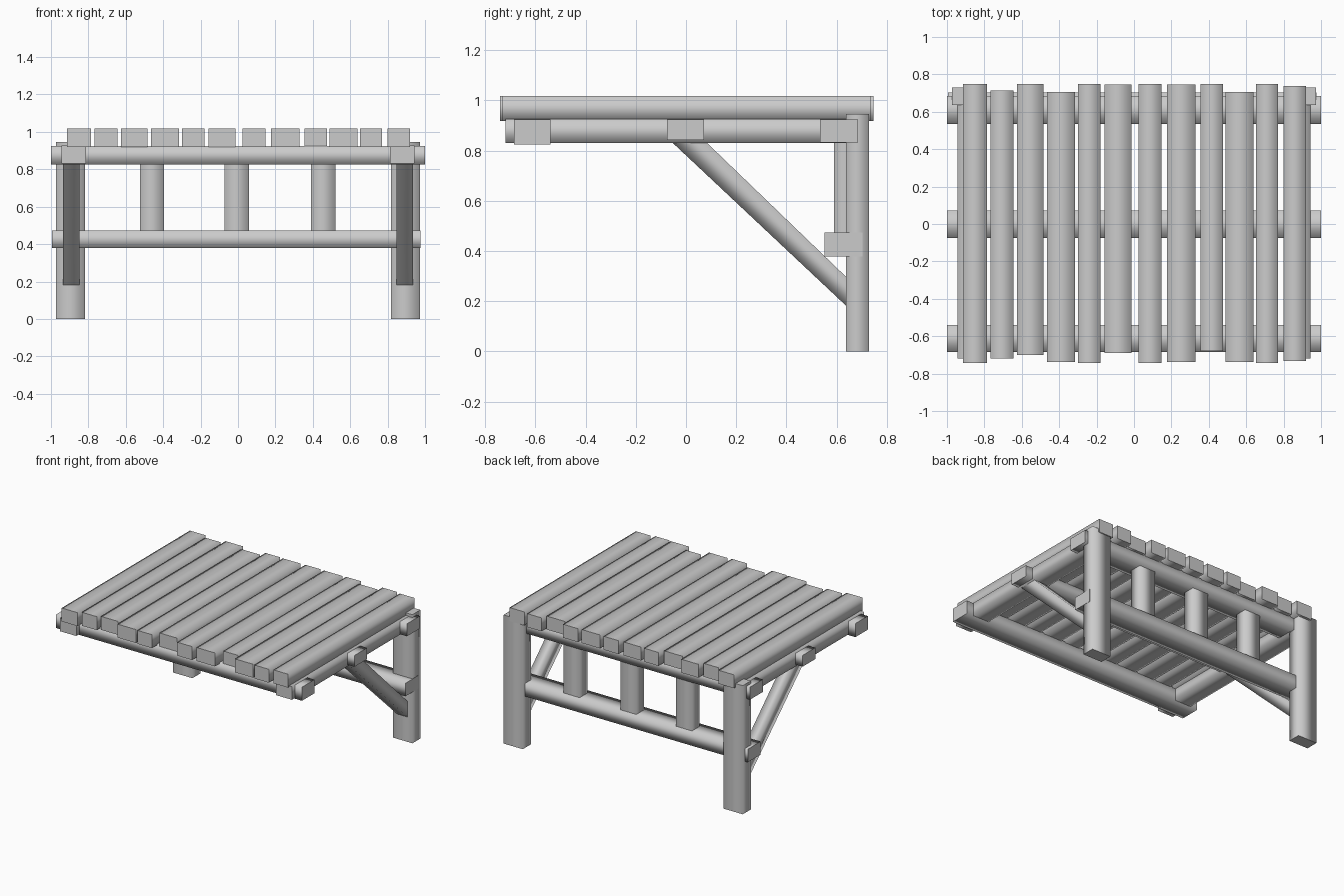
import bpy, bmesh

if "Cube" in bpy.data.objects:
    bpy.data.objects.remove(bpy.data.objects["Cube"])


def finish(name, verts, faces):
    """Timber with softly shaded long sides; the first two faces are crisp ends."""
    me = bpy.data.meshes.new(name)
    bm = bmesh.new()
    vs = [bm.verts.new(v) for v in verts]
    fs = [bm.faces.new([vs[i] for i in f]) for f in faces]
    bmesh.ops.recalc_face_normals(bm, faces=bm.faces)
    for f in fs[2:]:
        f.smooth = True
    for f in fs[:2]:
        for e in f.edges:
            e.smooth = False
    bm.to_mesh(me)
    bm.free()
    ob = bpy.data.objects.new(name, me)
    bpy.context.collection.objects.link(ob)
    return ob


def prism(name, start, end):
    """Join two matching four-sided end outlines."""
    faces = [(0, 1, 2, 3), (4, 5, 6, 7)]
    faces += [(i, (i + 1) % 4, (i + 1) % 4 + 4, i + 4) for i in range(4)]
    return finish(name, start + end, faces)


def timber(name, x, y, z, axis):
    """Box from ranges, with its grain along the given axis (0, 1 or 2)."""
    r = (x, y, z)
    a, b = [i for i in range(3) if i != axis]
    ends = []
    for k in (0, 1):
        ring = []
        for i, j in ((0, 0), (1, 0), (1, 1), (0, 1)):
            p = [0, 0, 0]
            p[axis], p[a], p[b] = r[axis][k], r[a][i], r[b][j]
            ring.append(tuple(p))
        ends.append(ring)
    return prism(name, *ends)


# deck planks: x range, y range
planks = [
    (-.915, -.787, -.742, .748), (-.767, -.645, -.72, .715),
    (-.625, -.485, -.70, .748), (-.466, -.315, -.737, .705),
    (-.30, -.18, -.742, .748), (-.157, -.013, -.69, .745),
    (.025, .147, -.742, .748), (.177, .328, -.737, .745),
    (.356, .477, -.68, .748), (.49, .64, -.737, .705),
    (.652, .77, -.742, .748), (.80, .92, -.732, .737),
]
for i, (x0, x1, y0, y1) in enumerate(planks):
    timber(f"deck_plank_{i + 1}", (x0, x1), (y0, y1), (.918, 1.017), 1)

# beams running across under the deck
timber("front_cross_beam", (-1, 1), (-.685, -.54), (.825, .925), 0)
timber("middle_cross_beam", (-1, 1), (-.075, .072), (.842, .925), 0)
timber("back_cross_beam", (-1, 1), (.535, .685), (.833, .925), 0)

# back frame: lower rail and slats
timber("lower_rail", (-.995, .975), (.553, .703), (.378, .474), 0)
for i, x in enumerate((-.46, -.007, .455)):
    timber(f"back_slat_{i + 1}", (x - .065, x + .065), (.59, .68), (.43, .88), 2)

# both sides: post, side beam and diagonal brace
for side, s in (("left", -1), ("right", 1)):
    def span(a, b):
        return tuple(sorted((s * a, s * b)))
    timber(side + "_post", span(.817, .973), (.637, .73), (0, .946), 2)
    timber(side + "_side_beam", span(.812, .943), (-.72, .65), (.83, .927), 1)
    x0, x1 = span(.847, .935)
    prism(side + "_brace",
          [(x0, -.065, .842), (x1, -.065, .842), (x1, .072, .842), (x0, .072, .842)],
          [(x0, .642, .178), (x1, .642, .178), (x1, .642, .293), (x0, .642, .293)])
